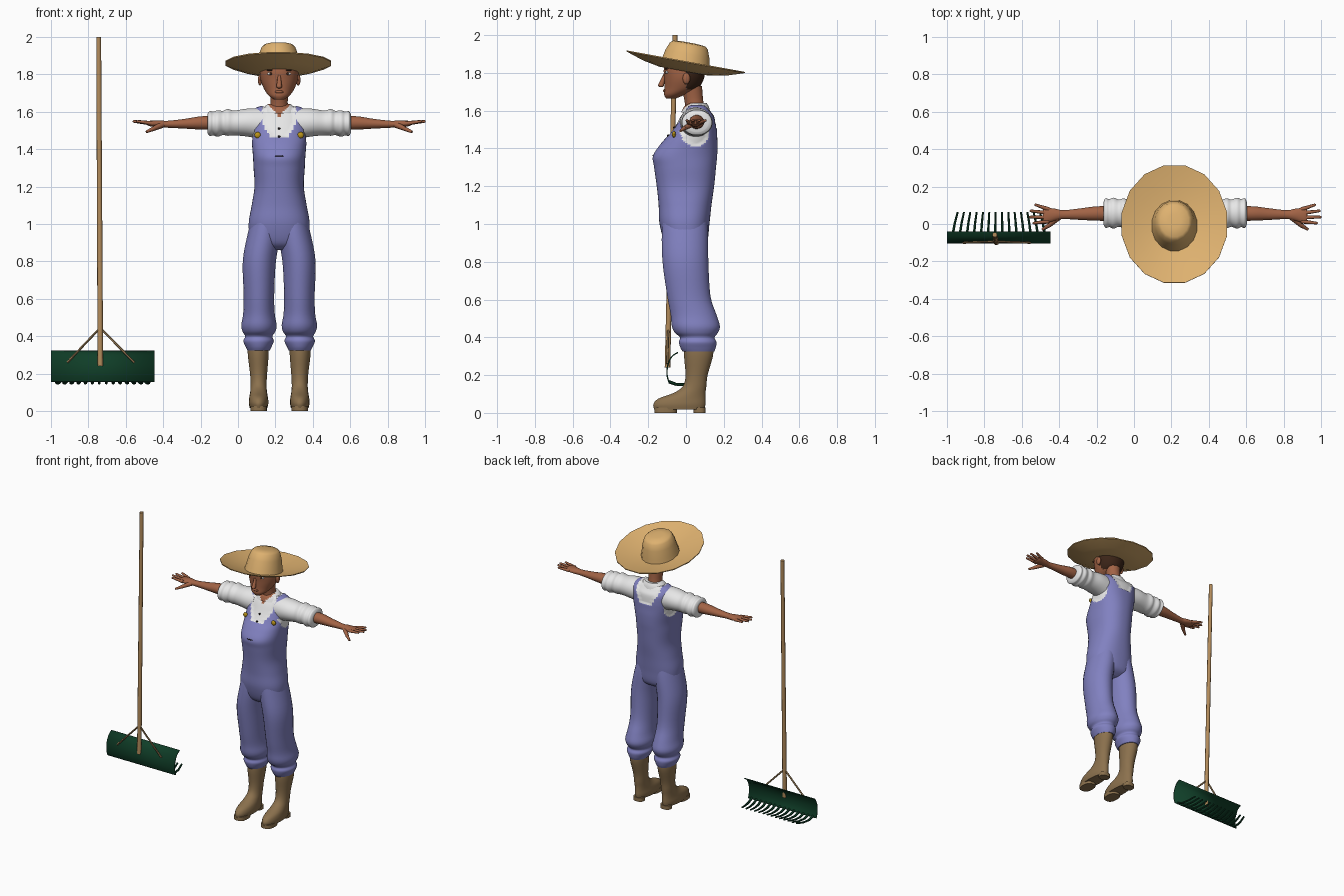
import bpy, bmesh, math
from mathutils import Vector, Matrix

cube = bpy.data.objects.get("Cube")
if cube:
    bpy.data.objects.remove(cube, do_unlink=True)


def material(name, *rgb):
    m = bpy.data.materials.new(name)
    m.use_nodes = True
    colour = (*rgb, 1)
    m.diffuse_color = colour
    for node in m.node_tree.nodes:
        if node.type == 'BSDF_PRINCIPLED':
            node.inputs["Base Color"].default_value = colour
    return m


denim = material("denim blue", .22, .22, .53)
white = material("shirt white", .83, .83, .83)
skin = material("skin brown", .36, .125, .06)
straw = material("straw", .73, .44, .16)
leather = material("boot brown", .26, .165, .075)
hair = material("hair brown", .045, .018, .009)
green = material("rake green", .005, .048, .021)
wood = material("handle wood", .45, .26, .105)
brass = material("brass", .5, .3, .01)
black = material("black", .01, .008, .008)

FIGURE = Vector((.22, 0, 0))    # where the figure stands
RAKE = Vector((-.7225, 0, 0))   # where the rake stands


def finish(name, bm, mats, at=FIGURE, angle=45):
    """Turn a bmesh into a smooth-shaded object with sharp creases."""
    bm.normal_update()
    for f in bm.faces:
        f.smooth = True
    for e in bm.edges:
        e.smooth = e.calc_face_angle(0) < math.radians(angle)
    bmesh.ops.translate(bm, verts=bm.verts, vec=at)
    mesh = bpy.data.meshes.new(name)
    bm.to_mesh(mesh)
    bm.free()
    for m in mats:
        mesh.materials.append(m)
    obj = bpy.data.objects.new(name, mesh)
    bpy.context.collection.objects.link(obj)
    return obj


def spline(points, steps):
    """Catmull-Rom refinement of a list of tuples."""
    pts = [Vector(p) for p in points]
    last = len(pts) - 1
    out = []
    for i in range(last):
        a, b, c, d = pts[max(i - 1, 0)], pts[i], pts[i + 1], pts[min(i + 2, last)]
        for k in range(steps):
            t = k / steps
            out.append(b + (c - a) * (t / 2) + (a * 2 - b * 5 + c * 4 - d) * (t * t / 2)
                       + (b * 3 - a - c * 3 + d) * (t ** 3 / 2))
    return out + [pts[-1]]


def loft(name, rings, mats, axis='z', side=1, seg=24, steps=4, power=2, rule=None,
         inset=0, matrix=None):
    """Skin elliptical rings: position on axis, centre (2), radii (2)."""
    bm = bmesh.new()
    loops = []
    for t, a, b, ra, rb in spline(rings, steps):
        loop = []
        for k in range(seg):
            ang = math.tau * (k + .5) / seg
            c, s = math.cos(ang), math.sin(ang)
            u = a + ra * math.copysign(abs(c) ** (2 / power), c)
            v = b + rb * math.copysign(abs(s) ** (2 / power), s)
            x, y, z = (u, v, t) if axis == 'z' else (t, u, v)
            loop.append(bm.verts.new((x * side, y, z)))
        loops.append(loop)
    for low, high in zip(loops, loops[1:]):
        for k in range(seg):
            n = (k + 1) % seg
            bm.faces.new((low[k], low[n], high[n], high[k]))
    bm.faces.new(loops[0])
    bm.faces.new(loops[-1])
    bmesh.ops.recalc_face_normals(bm, faces=bm.faces)
    if rule:
        for f in bm.faces:
            f.material_index = rule(f.calc_center_median())
    if inset:
        bm.normal_update()
        for v in [v for v in bm.verts if all(f.material_index for f in v.link_faces)]:
            v.co -= v.normal * inset
    if matrix:
        bm.transform(matrix)
    return finish(name, bm, mats)


def rod(bm, p, q, r1, r2, seg=8):
    p, q = Vector(p), Vector(q)
    turn = (q - p).to_track_quat('Z', 'Y').to_matrix().to_4x4()
    bmesh.ops.create_cone(bm, cap_ends=True, segments=seg, radius1=r1, radius2=r2,
                          depth=(q - p).length, matrix=Matrix.Translation((p + q) / 2) @ turn)


def ball(bm, centre, radii, index=0):
    made = bmesh.ops.create_uvsphere(bm, u_segments=12, v_segments=8, radius=1,
                                     matrix=Matrix.Translation(centre) @ Matrix.Diagonal((*radii, 1)))
    for v in made["verts"]:
        for f in v.link_faces:
            f.material_index = index


# Torso: overalls with a shirt showing at neck and armholes, skin in the open collar
def clothing(p):
    x, y, z = abs(p.x), p.y, p.z
    if y < .05 and z > 1.575 and x < (z - 1.575) * .9:
        return 2
    base = 1.46 if y < .05 else 1.505
    if z > base and x < .092 * min(1, .5 + (z - base) * 6):
        return 1
    hole = ((y - .05) / .09) ** 2 + ((z - 1.53) / .12) ** 2 < 1
    return 1 if hole and x > .11 + (z - 1.41) * .2 else 0


loft("overalls_body", [
    (.86, 0, 0, .1, .06), (.9, 0, 0, .15, .11), (1, 0, -.008, .163, .132),
    (1.1, 0, -.005, .147, .14), (1.2, 0, -.003, .132, .152), (1.3, 0, -.005, .137, .164),
    (1.36, 0, -.005, .14, .17), (1.42, 0, .015, .145, .152), (1.47, 0, .035, .15, .13),
    (1.52, 0, .05, .152, .113), (1.57, 0, .06, .152, .096), (1.6, 0, .06, .148, .076),
    (1.625, 0, .058, .115, .058), (1.635, 0, .055, .06, .045)],
    [denim, white, skin], seg=72, steps=6, power=2.3, rule=clothing, inset=.007)

loft("shirt_collar", [(1.59, 0, .052, .1, .078), (1.62, 0, .055, .085, .066),
                      (1.64, 0, .06, .062, .05)],
     [white, white, skin], seg=48, rule=lambda p: 2 if clothing(p) == 2 else 0)
loft("neck", [(1.6, 0, .05, .055, .052), (1.65, 0, .042, .046, .05), (1.73, 0, .03, .052, .055)], [skin])

# Buttons and bib pocket slit
bm = bmesh.new()
for x in (-.115, .115):
    ball(bm, (x, -.064, 1.475), (.017, .01, .017))
finish("strap_buttons", bm, [brass])
bm = bmesh.new()
for y, z in ((-.062, 1.51), (-.094, 1.467)):
    ball(bm, (0, y, z), (.007, .006, .007))
ball(bm, (0, -.174, 1.363), (.025, .004, .003))
finish("shirt_buttons", bm, [black])

# Head with hair at the back
loft("head", [(1.664, 0, -.08, .025, .025), (1.685, 0, -.06, .055, .056),
              (1.72, 0, -.024, .08, .09), (1.77, 0, -.01, .099, .105),
              (1.82, 0, -.008, .102, .11), (1.87, 0, -.005, .09, .1), (1.9, 0, 0, .05, .06)],
     [skin, hair], seg=40, steps=5,
     rule=lambda p: int((p.y > 0 and p.z > 1.71) or p.z > 1.84))
bm = bmesh.new()
rod(bm, (0, -.108, 1.8), (0, -.132, 1.735), .007, .015)
ball(bm, (0, -.132, 1.735), (.015, .016, .011))
ball(bm, (0, -.111, 1.706), (.024, .011, .008))
for s in (-1, 1):
    ball(bm, (s * .102, .002, 1.77), (.012, .02, .03))
    ball(bm, (s * .045, -.1, 1.803), (.018, .01, .008), 1)
    ball(bm, (s * .045, -.107, 1.803), (.007, .005, .007), 2)
    ball(bm, (s * .045, -.104, 1.822), (.024, .008, .005), 2)
finish("face_features", bm, [skin, white, hair])

# Straw hat: dished brim and tapered crown, tipped back
profile = [(.42, -.054), (.7, -.037), (1, -.006), (1, 0), (.7, -.03), (.43, -.047), (.41, -.02),
           (.37, .04), (.32, .082), (.27, .095), (.12, .1), (.01, .1)]
loft("straw_hat", [(h, 0, 0, r * .287, r * .325) for r, h in profile], [straw], seg=16, steps=1,
     matrix=Matrix.Translation((-.004, 0, 1.862)) @ Matrix.Rotation(-.18, 4, 'X'))

for s, label in ((1, "left_"), (-1, "right_")):
    # Rolled sleeve and forearm
    loft(label + "sleeve", [
        (.08, .05, 1.535, .08, .085), (.17, .052, 1.542, .083, .075), (.24, .055, 1.54, .074, .067),
        (.275, .057, 1.543, .08, .072), (.3, .058, 1.54, .073, .065), (.33, .058, 1.537, .083, .071),
        (.352, .058, 1.537, .075, .064), (.372, .058, 1.537, .08, .067), (.383, .058, 1.537, .06, .05)],
        [white], axis='x', side=s, seg=28)
    loft(label + "forearm", [
        (.34, .056, 1.54, .04, .037), (.42, .056, 1.54, .039, .036), (.5, .053, 1.536, .032, .027),
        (.595, .05, 1.533, .024, .019), (.64, .05, 1.535, .032, .019), (.69, .045, 1.537, .042, .015),
        (.705, .045, 1.538, .034, .01)], [skin], axis='x', side=s, seg=16)

    # Fingers and thumb
    bm = bmesh.new()
    for y, tip_x, tip_y in ((.014, .755, .005), (.036, .775, .037), (.058, .77, .07), (.078, .745, .102)):
        tip = (s * tip_x, tip_y, 1.548)
        rod(bm, (s * .675, y, 1.537), tip, .012, .007)
        ball(bm, tip, (.008, .007, .007))
    rod(bm, (s * .625, .035, 1.53), (s * .675, -.008, 1.508), .017, .012)
    rod(bm, (s * .672, -.006, 1.509), (s * .71, -.03, 1.492), .012, .007)
    finish(label + "fingers", bm, [skin])

    # Trouser leg, gathered and rolled below the knee
    loft(label + "trouser_leg", [
        (1.06, .068, -.008, .07, .115), (.95, .08, -.006, .088, .123), (.8, .106, -.003, .089, .122),
        (.62, .108, .015, .082, .115), (.52, .108, .04, .085, .122), (.46, .108, .052, .095, .128),
        (.425, .108, .055, .088, .115), (.4, .109, .06, .073, .092), (.375, .11, .062, .082, .1),
        (.345, .11, .064, .07, .094), (.325, .11, .066, .06, .084)], [denim], side=s, seg=28)

    # Tall boot with separate sole and heel
    loft(label + "boot", [
        (.018, .11, -.035, .048, .134), (.045, .11, -.035, .053, .139), (.075, .11, -.022, .05, .126),
        (.105, .11, .018, .045, .086), (.14, .11, .045, .043, .063), (.2, .11, .056, .046, .059),
        (.3, .112, .066, .056, .077), (.35, .112, .068, .056, .077)], [leather], side=s)
    for part, y, rx, ry in (("sole", -.108, .044, .06), ("heel", .072, .038, .032)):
        loft(label + part, [(0, .11, y, rx, ry), (.028, .11, y, rx, ry)], [leather],
             side=s, steps=1, power=2.6)

# Rake head: curved plate along x
bm = bmesh.new()
curve = spline([(-.042, .32), (-.075, .298), (-.097, .25), (-.1, .2), (-.088, .157)], 4)
rows = [[bm.verts.new((x, y, z)) for x in (-.2775, .2775)] for y, z in curve]
for a, b in zip(rows, rows[1:]):
    bm.faces.new((a[0], a[1], b[1], b[0]))
plate = finish("rake_plate", bm, [green], RAKE)
shell = plate.modifiers.new("thickness", 'SOLIDIFY')
shell.thickness = .007
shell.offset = 0

# Rake tines, closing in slightly toward the tips
bm = bmesh.new()
count = 14
for i in range(count):
    x = .25 * (2 * i / (count - 1) - 1)
    path = [(x, -.09, .165), (x * .98, -.05, .15), (x * .94, .005, .15), (x * .88, .063, .162)]
    for k, (p, q) in enumerate(zip(path, path[1:])):
        rod(bm, p, q, .009 - k * .001, .008 - k * .001, 6)
finish("rake_tines", bm, [green], RAKE)

# Rake handle and braces
bm = bmesh.new()
rod(bm, (-.013, -.098, .24), (-.022, -.058, 2), .015, .013, 10)
finish("rake_handle", bm, [wood], RAKE)
bm = bmesh.new()
for x in (-.19, .168):
    rod(bm, (-.014, -.094, .445), (x, -.1, .26), .006, .006)
finish("rake_braces", bm, [leather], RAKE)
